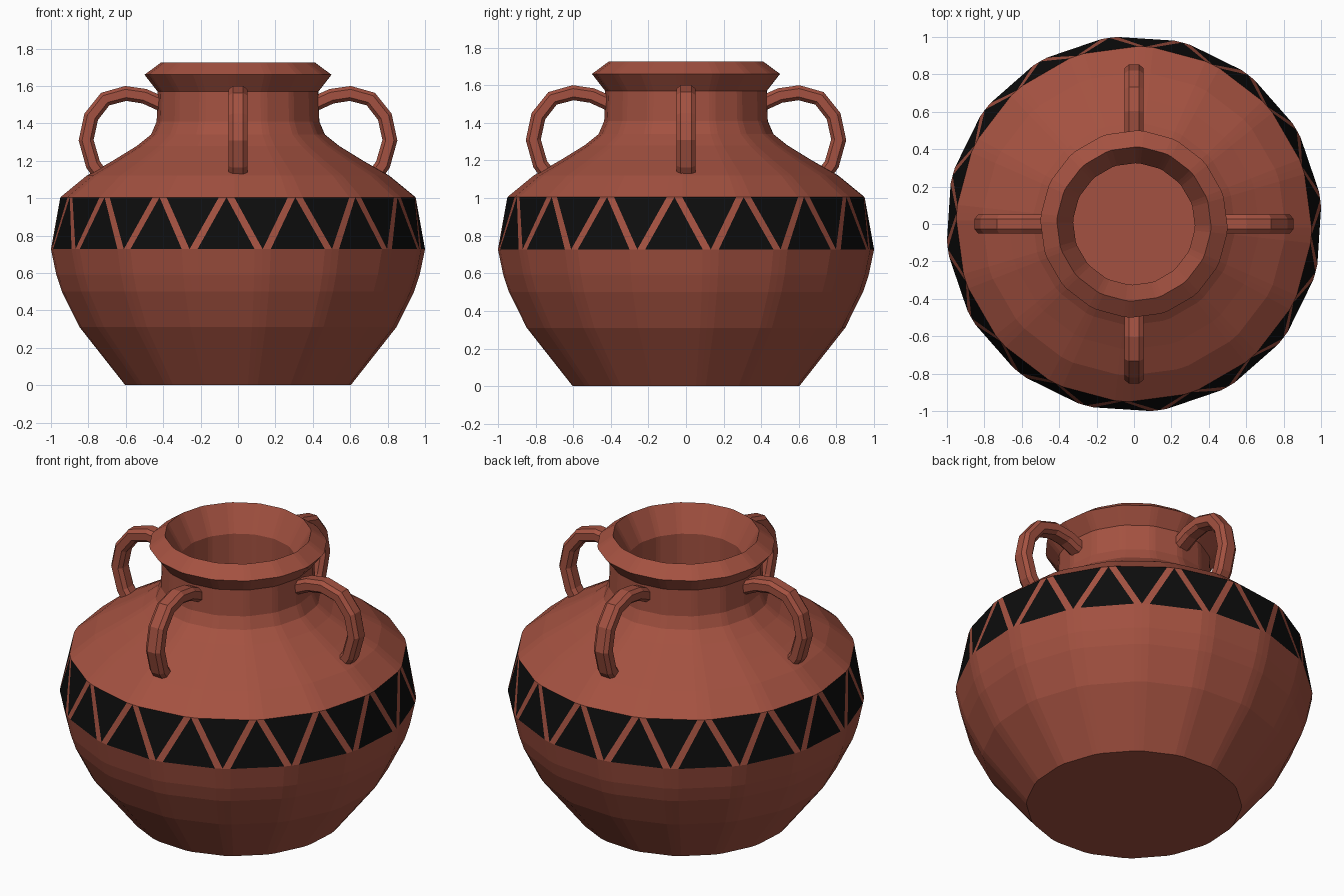
import bpy, bmesh, math
from mathutils import Vector

if "Cube" in bpy.data.objects:
    bpy.data.objects.remove(bpy.data.objects["Cube"])

def material(name, rgb):
    m = bpy.data.materials.new(name)
    m.diffuse_color = (*rgb, 1)
    m.use_nodes = True
    m.node_tree.nodes["Principled BSDF"].inputs["Base Color"].default_value = m.diffuse_color
    return m

CLAY = material("terracotta", (0.37, 0.083, 0.052))
BLACK = material("black glaze", (0.004, 0.004, 0.004))

def finish(bm, name, mats):
    bmesh.ops.recalc_face_normals(bm, faces=bm.faces)
    me = bpy.data.meshes.new(name)
    bm.to_mesh(me)
    bm.free()
    for m in mats:
        me.materials.append(m)
    ob = bpy.data.objects.new(name, me)
    bpy.context.collection.objects.link(ob)
    return ob

# Pot: lathed in 16 repeats, each with three uneven steps that match the zigzag
REPEATS = 16
STEP = 2 * math.pi / REPEATS
START = math.radians(-93.7)
LOW = (-0.39, 0.39, 0.5)     # triangle base corners, then inverted tip
HIGH = (0.0, 0.11, 0.89)     # triangle tip, then inverted base corners

lower = [(0.605, 0), (0.85, 0.31), (0.945, 0.5), (0.975, 0.59), (1.004, 0.727)]
upper = [(0.95, 1.005), (0.81, 1.12), (0.67, 1.2), (0.54, 1.28), (0.465, 1.34),
         (0.435, 1.41), (0.43, 1.57), (0.5, 1.66), (0.412, 1.725),
         (0.325, 1.57), (0.325, 1.36), (0.6, 1.14), (0.86, 0.95), (0.91, 0.73),
         (0.85, 0.5), (0.55, 0.08)]

bm = bmesh.new()

def ring(r, z, pattern):
    return [bm.verts.new((r * math.cos(a), r * math.sin(a), z))
            for k in range(REPEATS) for p in pattern
            for a in [START + (k + p) * STEP]]

def loft(rings):
    for a, b in zip(rings, rings[1:]):
        n = len(a)
        for i in range(n):
            j = (i + 1) % n
            bm.faces.new((a[i], a[j], b[j], b[i]))

low_rings = [ring(r, z, LOW) for r, z in lower]
high_rings = [ring(r, z, HIGH) for r, z in upper]
loft(low_rings)
loft(high_rings)
bm.faces.new(low_rings[0][::-1])     # foot
bm.faces.new(high_rings[-1])         # inside floor

# Zigzag band: black triangles between clay stripes
A, B = low_rings[-1], high_rings[0]
for k in range(REPEATS):
    a0, a1, a2 = A[3 * k:3 * k + 3]
    b0, b1, b2 = B[3 * k:3 * k + 3]
    a3, b3 = A[(3 * k + 3) % len(A)], B[(3 * k + 3) % len(B)]
    for tri in ((a0, a1, b0), (a2, b2, b1)):
        bm.faces.new(tri).material_index = 1
    bm.faces.new((a1, a2, b1, b0))
    bm.faces.new((a2, a3, b3, b2))
finish(bm, "pot_body", [CLAY, BLACK])

# Handles: octagonal section swept along an arch from neck to shoulder
PATH = [(0.40, 1.50), (0.50, 1.545), (0.60, 1.56), (0.71, 1.53), (0.785, 1.435),
        (0.812, 1.31), (0.775, 1.18), (0.71, 1.09)]
SECTION = [(0.05, 0.022), (0.028, 0.04), (-0.028, 0.04), (-0.05, 0.022),
           (-0.05, -0.022), (-0.028, -0.04), (0.028, -0.04), (0.05, -0.022)]

def handle(name, angle):
    bm = bmesh.new()
    out = Vector((math.cos(angle), math.sin(angle), 0))
    side = Vector((-math.sin(angle), math.cos(angle), 0))
    up = Vector((0, 0, 1))
    rings = []
    for i, (r, z) in enumerate(PATH):
        p, q = PATH[max(i - 1, 0)], PATH[min(i + 1, len(PATH) - 1)]
        t = Vector((q[0] - p[0], q[1] - p[1])).normalized()
        normal = out * -t.y + up * t.x
        centre = out * r + up * z
        rings.append([bm.verts.new(centre + side * s + normal * d) for s, d in SECTION])
    for a, b in zip(rings, rings[1:]):
        for i in range(8):
            j = (i + 1) % 8
            bm.faces.new((a[i], a[j], b[j], b[i]))
    bm.faces.new(rings[0])
    bm.faces.new(rings[-1])
    finish(bm, name, [CLAY])

for i, side_name in enumerate(("right", "back", "left", "front")):
    handle(side_name + "_handle", i * math.pi / 2)
